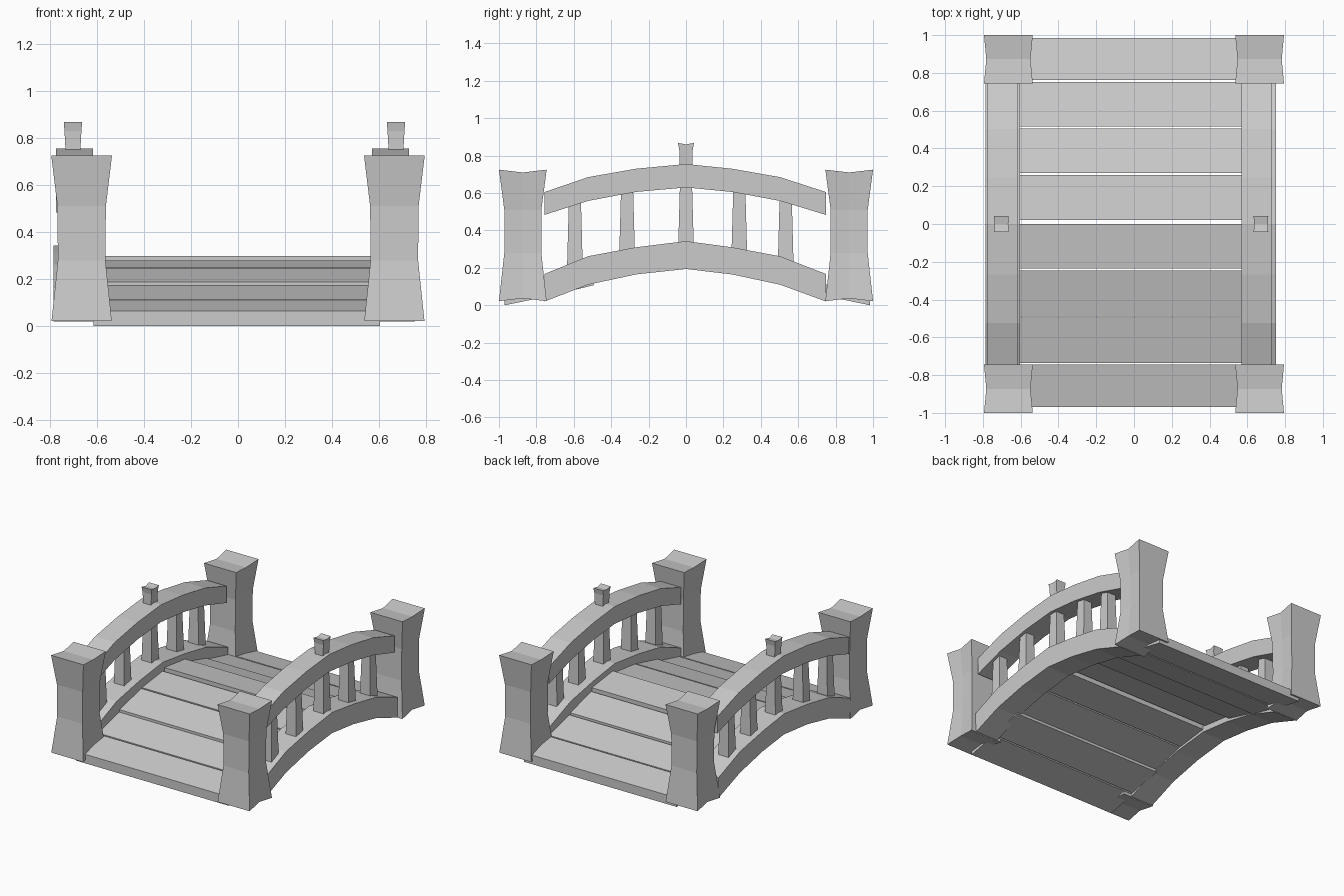
import bpy

if "Cube" in bpy.data.objects:
    bpy.data.objects.remove(bpy.data.objects["Cube"])

stone = bpy.data.materials.new("light grey")
stone.diffuse_color = (0.6, 0.6, 0.6, 1)
stone.use_nodes = True
stone.node_tree.nodes["Principled BSDF"].inputs["Base Color"].default_value = stone.diffuse_color


def add(name, verts, faces):
    me = bpy.data.meshes.new(name)
    me.from_pydata(verts, [], faces)
    me.materials.append(stone)
    ob = bpy.data.objects.new(name, me)
    bpy.context.collection.objects.link(ob)
    return ob


def column(name, cx, cy, rings, pinch=0.0, dip=0.0):
    """Flared column; rings are (z, half x, half y). The side midlines are
    pinched inwards and the two caps dip along the middle."""
    v, f = [], []
    last = len(rings) - 1
    for i, (z, hx, hy) in enumerate(rings):
        zm = z + (dip if i == 0 else -dip if i == last else 0)
        p = pinch if i in (0, last) else pinch * 0.3
        v += [(cx - hx, cy - hy, z), (cx + hx, cy - hy, z), (cx + hx - p, cy, zm),
              (cx + hx, cy + hy, z), (cx - hx, cy + hy, z), (cx - hx + p, cy, zm)]
    for i in range(last):
        for j in range(6):
            a, b = i * 6 + j, i * 6 + (j + 1) % 6
            f.append((a, b, b + 6, a + 6))
    t = last * 6
    f += [(2, 1, 0, 5), (4, 3, 2, 5), (t, t + 1, t + 2, t + 5), (t + 5, t + 2, t + 3, t + 4)]
    return add(name, v, f)


def beam(name, x0, x1, section):
    """Beam along y; section holds (y, bottom z, top z)."""
    v, f = [], []
    for y, zb, zt in section:
        v += [(x0, y, zb), (x1, y, zb), (x1, y, zt), (x0, y, zt)]
    for i in range(len(section) - 1):
        for j in range(4):
            a, b = i * 4 + j, i * 4 + (j + 1) % 4
            f.append((a, b, b + 4, a + 4))
    n = len(v) - 4
    f += [(3, 2, 1, 0), (n, n + 1, n + 2, n + 3)]
    return add(name, v, f)


# Corner posts
for sx in (-1, 1):
    for sy in (-1, 1):
        column("corner_post", sx * 0.665, sy * 0.8725,
               [(0.022, 0.128, 0.1275), (0.28, 0.101, 0.099),
                (0.51, 0.103, 0.099), (0.725, 0.129, 0.1275)], 0.012, 0.015)

# Arched rails, balusters and knobs on both sides
ys = (-0.757, -0.524, -0.267, 0, 0.246, 0.503, 0.749)
hand = ((0.483, 0.605), (0.558, 0.685), (0.606, 0.73), (0.63, 0.755))
base = ((0.02, 0.167), (0.11, 0.262), (0.165, 0.31), (0.194, 0.343))


def arch(levels):
    return [(y, *levels[min(i, 6 - i)]) for i, y in enumerate(ys)]


for side, bx, hx, cx in (("left", (-0.785, -0.603), (-0.775, -0.617), -0.702),
                         ("right", (0.57, 0.752), (0.57, 0.728), 0.672)):
    beam(side + "_lower_rail", *bx, arch(base))
    beam(side + "_handrail", *hx, arch(hand))
    for y, zb, zt in ((-0.594, 0.2, 0.57), (-0.315, 0.27, 0.63), (0, 0.3, 0.66),
                      (0.285, 0.27, 0.63), (0.533, 0.22, 0.59)):
        column(side + "_baluster", cx, y, [(zb, 0.042, 0.042), (zt, 0.032, 0.032)])
    column(side + "_knob", cx, 0,
           [(0.74, 0.031, 0.036), (0.83, 0.036, 0.036), (0.868, 0.039, 0.043)], 0.003, 0.008)

# Deck planks: (front y, back y, top z at front, top z at back)
planks = ((-0.97, -0.745, 0.065, 0.111), (-0.735, -0.495, 0.113, 0.172),
          (-0.49, -0.245, 0.188, 0.248), (-0.235, 0, 0.25, 0.28),
          (0.02, 0.26, 0.298, 0.268), (0.27, 0.505, 0.245, 0.18),
          (0.517, 0.752, 0.17, 0.112), (0.762, 0.985, 0.111, 0.065))
for y0, y1, z0, z1 in planks:
    beam("deck_plank", -0.615, 0.605, [(y0, z0 - 0.065, z0), (y1, z1 - 0.065, z1)])
